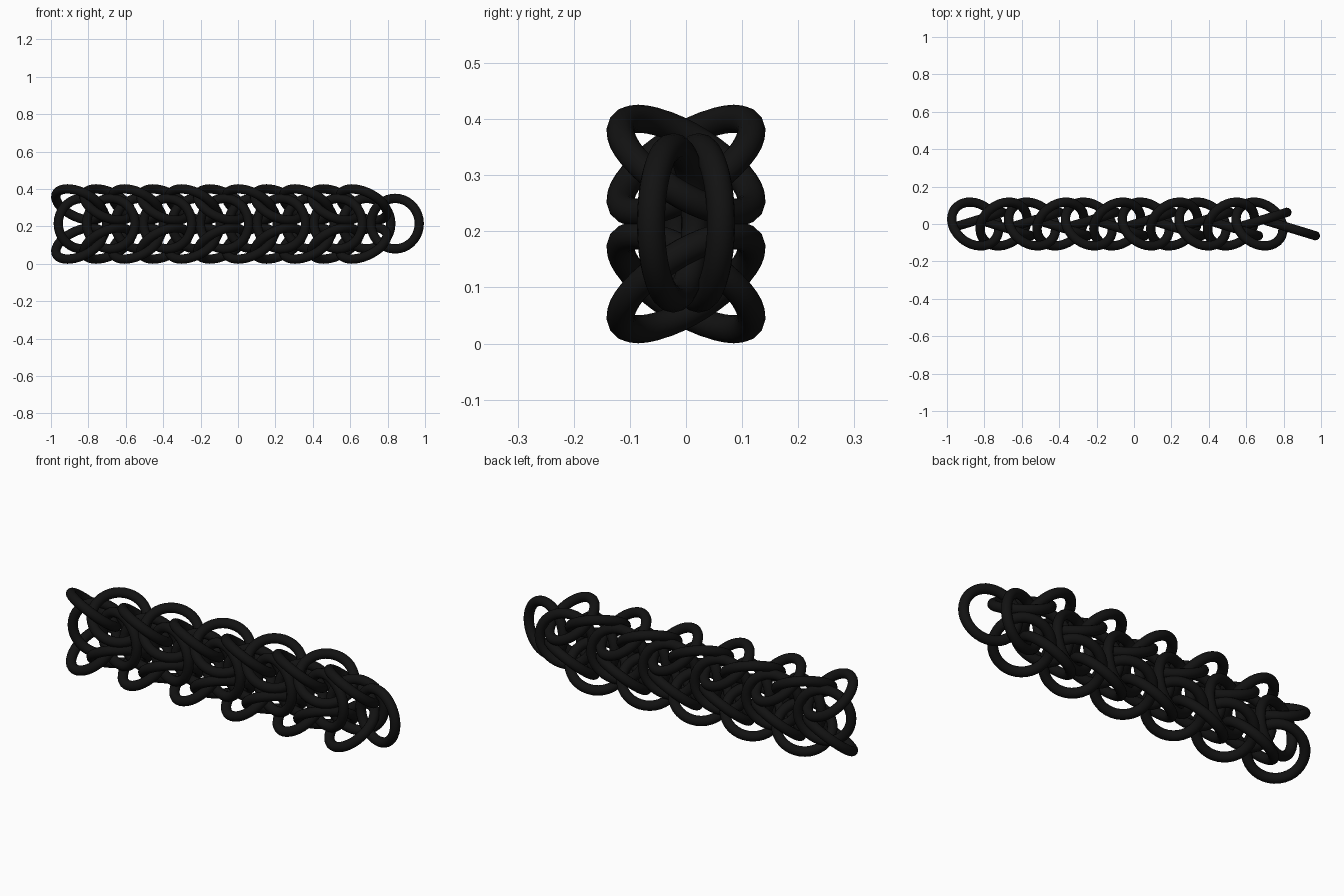
import bpy
from math import radians, cos, sin
from mathutils import Vector

if "Cube" in bpy.data.objects:
    bpy.data.objects.remove(bpy.data.objects["Cube"])

R, r = 0.135, 0.025      # ring radius and wire radius
PITCH = 0.152            # spacing between successive links
MID = 0.213              # height of the weave's centre line

mat = bpy.data.materials.new("black_wire")
mat.diffuse_color = (0.006, 0.006, 0.006, 1)
mat.use_nodes = True
mat.node_tree.nodes["Principled BSDF"].inputs["Base Color"].default_value = mat.diffuse_color


def ring(name, centre, normal):
    rot = Vector(normal).to_track_quat('Z', 'Y').to_euler()
    bpy.ops.mesh.primitive_torus_add(location=centre, rotation=rot,
                                     major_radius=R, minor_radius=r,
                                     major_segments=36, minor_segments=14)
    ob = bpy.context.object
    ob.name = name
    ob.data.materials.append(mat)
    bpy.ops.object.shade_smooth()


# upright core links, alternately swung left and right
for i in range(12):
    s = 1 if i % 2 == 0 else -1
    a = radians(17) * s
    ring(f"core_link_{i}", (-0.832 + PITCH * i, 0.023 * s, MID + 0.002),
         (-sin(a), cos(a), 0))

# leaning edge links along the top, mirrored along the bottom
for i in range(11):
    s = 1 if i % 2 == 0 else -1
    for side, label in ((1, "upper"), (-1, "lower")):
        ring(f"{label}_link_{i}", (-0.849 + PITCH * i, 0, MID + side * 0.104),
             (0.366, 0.5 * s, 0.785 * side))
